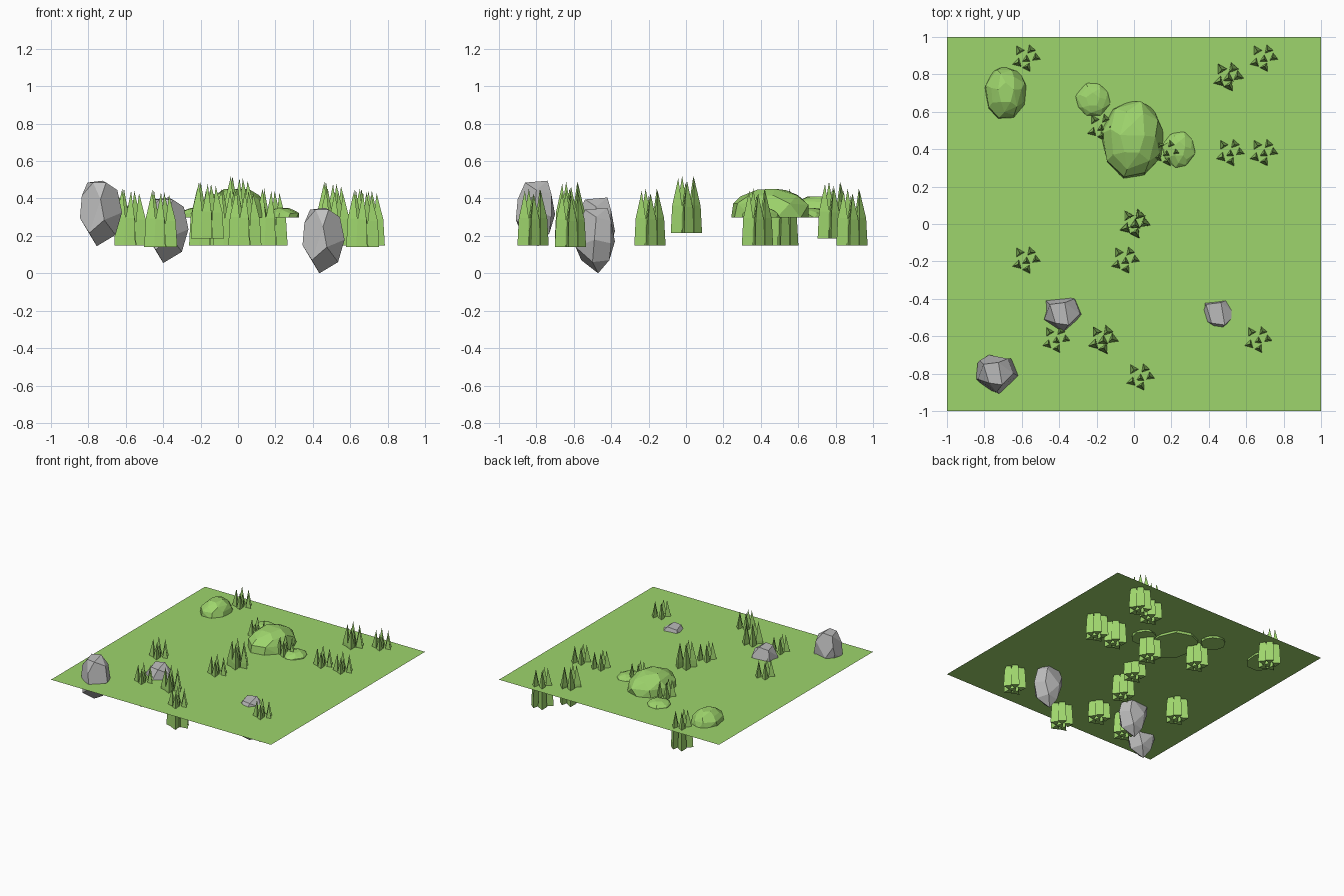
import bpy, bmesh, math, random
from mathutils import Vector

random.seed(4)
old = bpy.data.objects.get("Cube")
if old:
    bpy.data.objects.remove(old, do_unlink=True)

GROUND = 0.315


def material(name, color):
    mat = bpy.data.materials.new(name)
    mat.use_nodes = True
    mat.diffuse_color = color
    mat.node_tree.nodes["Principled BSDF"].inputs["Base Color"].default_value = color
    return mat


green = material("leaf_green", (0.34, 0.66, 0.15, 1))
grey = material("stone_grey", (0.52, 0.52, 0.52, 1))


def add_hull(bm, points):
    """Wrap a convex faceted skin around the points."""
    verts = [bm.verts.new(p) for p in points]
    result = bmesh.ops.convex_hull(bm, input=verts)
    loose = [v for v in result["geom_interior"] if isinstance(v, bmesh.types.BMVert)]
    bmesh.ops.delete(bm, geom=loose, context="VERTS")


def finish(bm, name, mat, merge_angle=0):
    """Turn a bmesh into mesh data, joining nearly flat facets."""
    if merge_angle:
        bmesh.ops.dissolve_limit(bm, angle_limit=math.radians(merge_angle),
                                 verts=bm.verts[:], edges=bm.edges[:])
    bmesh.ops.recalc_face_normals(bm, faces=bm.faces[:])
    mesh = bpy.data.meshes.new(name)
    bm.to_mesh(mesh)
    bm.free()
    mesh.materials.append(mat)
    return mesh


def place(name, mesh, location=(0, 0, 0)):
    obj = bpy.data.objects.new(name, mesh)
    obj.location = location
    bpy.context.collection.objects.link(obj)
    return obj


def ring(count, radius, z, phase=0, jitter=0):
    """Points around a circle, optionally uneven."""
    points = []
    for i in range(count):
        angle = phase + math.tau * i / count + random.uniform(-jitter, jitter)
        r = radius * (1 - random.uniform(0, jitter))
        points.append(Vector((r * math.cos(angle), r * math.sin(angle),
                              z * (1 - random.uniform(0, jitter)))))
    return points


# Ground: a single flat sheet
bm = bmesh.new()
bmesh.ops.create_grid(bm, x_segments=1, y_segments=1, size=1)
place("ground", finish(bm, "ground", green), (0, 0, GROUND))

# Rocks: one tall faceted boulder, sunk to different depths
rock_points = [
    (-.02, .01, 0), (.08, -.02, .06), (-.06, -.08, .07), (-.05, .06, .06), (.04, .07, .07),
    (-.11, -.03, .15), (.02, -.11, .14), (.115, -.01, .18), (.08, .08, .16),
    (-.04, .1, .17), (-.1, .06, .2),
    (-.1, -.03, .27), (0, -.1, .25), (.09, 0, .3), (.06, .08, .28), (-.09, .07, .26),
    (-.07, .05, .34), (.01, .06, .35), (-.04, -.05, .34), (.03, -.06, .34),
]
bm = bmesh.new()
add_hull(bm, rock_points)
rock_mesh = finish(bm, "rock", grey, merge_angle=14)
for side, spot in {
    "front_right": (-.735, -.8, .145),
    "middle_right": (-.38, -.48, .055),
    "front_left": (.455, -.48, 0),
}.items():
    place("rock_" + side, rock_mesh, spot)

# Bushes: flat-bottomed low domes
BUSH_BASE = 0.297


def bush(name, x, y, half_x, half_y, height):
    bm = bmesh.new()
    points = ring(9, 1, 0, .2, .08) + ring(8, .98, .5, .5, .12)
    points += ring(7, .75, .8, .1, .1) + ring(5, .4, 1, .3, .05)
    add_hull(bm, [(p.x * half_x, p.y * half_y, p.z * height) for p in points])
    place(name, finish(bm, name, green, merge_angle=9), (x, y, BUSH_BASE))


bush("large_bush", -.01, .45, .175, .22, .155)
bush("back_bush", -.685, .7, .118, .148, .115)
bush("small_bush_right", -.22, .665, .098, .1, .052)
bush("small_bush_left", .24, .4, .093, .105, .052)

# Grass tuft: six three-sided pointed blades
bm = bmesh.new()
blades = [(-.035, .04), (.03, .045), (.06, 0), (.005, -.01), (-.045, -.03), (.01, -.055)]
for i, (x, y) in enumerate(blades):
    turn = i * 1.9
    height = .305 - .012 * (i % 4)
    foot = Vector((x, y, 0))
    waist = foot * .97
    points = [foot + p for p in ring(3, .038, 0, turn)]
    points += [waist + p for p in ring(3, .031, height * .5, turn)]
    points.append(foot * .85 + Vector((0, 0, height)))
    add_hull(bm, points)
tuft_mesh = finish(bm, "grass_tuft", green)

# Tufts grouped by the height of their foot
tufts = {
    .148: [(-.58, .89), (.69, .89), (-.18, .52), (.17, .385), (.51, .385), (.69, .385),
           (-.58, -.19), (-.05, -.19), (.03, -.815)],
    .14: [(-.42, -.615), (.66, -.615)],
    .185: [(.5, .79), (-.17, -.615)],
    .215: [(0, .005)],
}
for foot_z, spots in tufts.items():
    for x, y in spots:
        place("grass_tuft", tuft_mesh, (x, y, foot_z))
